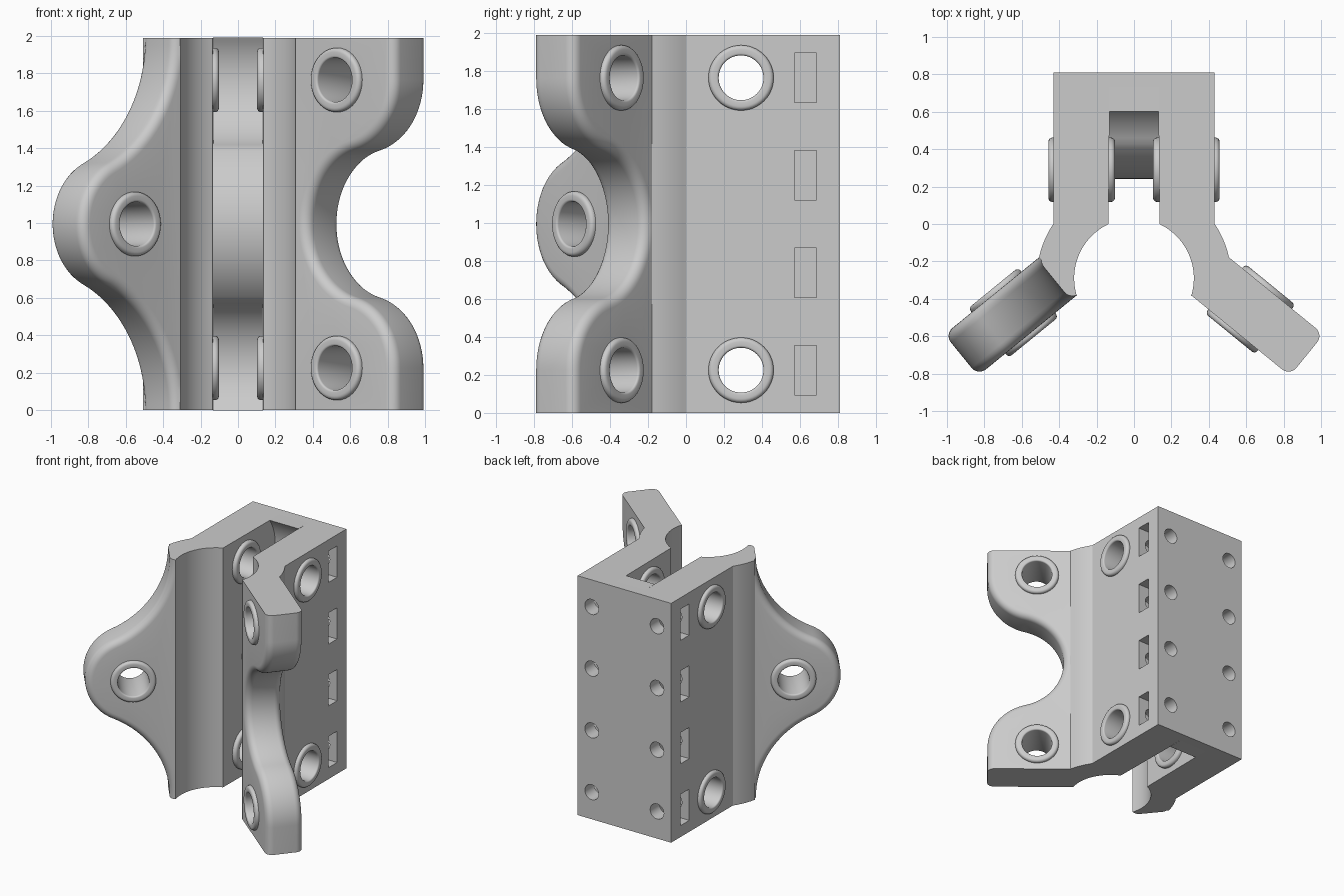
import bpy, bmesh
from math import sin, cos, pi, sqrt, atan2, radians
from mathutils import Matrix, Vector

if "Cube" in bpy.data.objects:
    bpy.data.objects.remove(bpy.data.objects["Cube"], do_unlink=True)

H = 1.99                      # full height
MID = H / 2
LUG_Z = 0.77                  # height of paired holes above and below MID
WALL, SLOT, BACK = 0.43, 0.13, 0.81
HOLE_Y = 0.29
CORNER = Vector((0.51, -0.18, 0))      # outer root of each wing
ANGLE = radians(39.2)
THICK, ROUND = 0.285, 0.055
BORE, RIM, PROUD = 0.118, 0.172, 0.028

grey = bpy.data.materials.new("plain_grey")
grey.use_nodes = True
COLOUR = (0.6, 0.6, 0.6, 1)
grey.diffuse_color = COLOUR
grey.node_tree.nodes["Principled BSDF"].inputs["Base Color"].default_value = COLOUR


def finish(name, bm, matrix=Matrix(), smooth=True):
    bm.transform(matrix)
    bmesh.ops.recalc_face_normals(bm, faces=bm.faces)
    mesh = bpy.data.meshes.new(name)
    bm.to_mesh(mesh)
    bm.free()
    mesh.materials.append(grey)
    ob = bpy.data.objects.new(name, mesh)
    bpy.context.collection.objects.link(ob)
    if smooth:
        soften(ob)
    return ob


def activate(ob):
    bpy.ops.object.select_all(action='DESELECT')
    ob.select_set(True)
    bpy.context.view_layer.objects.active = ob


def soften(ob):
    activate(ob)
    bpy.ops.object.shade_smooth_by_angle(angle=radians(30))


def loft(loops):
    """Closed skin through equal-length loops, capped at both ends."""
    bm = bmesh.new()
    rings = [[bm.verts.new(p) for p in loop] for loop in loops]
    n = len(rings[0])
    for a, b in zip(rings, rings[1:]):
        for i in range(n):
            j = (i + 1) % n
            bm.faces.new((a[i], a[j], b[j], b[i]))
    bm.faces.new(rings[0])
    bm.faces.new(rings[-1])
    return bm


def arc(cx, cy, r, a, b, n=16):
    return [(cx + r * cos(a + (b - a) * i / n), cy + r * sin(a + (b - a) * i / n))
            for i in range(n + 1)]


def cut(ob, build):
    """Subtract the shapes that build() adds to a cutter mesh."""
    bm = bmesh.new()
    build(bm)
    cutter = finish("cutter", bm, smooth=False)
    cutter.hide_render = True
    mod = ob.modifiers.new("cut", 'BOOLEAN')
    mod.object, mod.operation, mod.solver = cutter, 'DIFFERENCE', 'EXACT'
    activate(ob)
    bpy.ops.object.modifier_apply(modifier=mod.name)
    bpy.data.objects.remove(cutter, do_unlink=True)


def rod(bm, matrix, radius, length, sides=40):
    bmesh.ops.create_cone(bm, cap_ends=True, segments=sides, radius1=radius,
                          radius2=radius, depth=length, matrix=matrix)


def bushing(name, matrix, length):
    """Sleeve with rounded rims, turned about its local z."""
    h, c = length / 2 + PROUD, 0.022
    prof = (arc(RIM - c, h - c, c, 0, pi / 2, 5) + arc(BORE + 0.012, h - 0.012, 0.012, pi / 2, pi, 4))
    prof += [(r, -z) for r, z in reversed(prof)]
    bm = bmesh.new()
    steps = 48
    rings = [[bm.verts.new((r * cos(t), r * sin(t), z)) for r, z in prof]
             for t in (2 * pi * k / steps for k in range(steps))]
    for k in range(steps):
        a, b = rings[k], rings[(k + 1) % steps]
        for i in range(len(prof)):
            j = (i + 1) % len(prof)
            bm.faces.new((a[i], a[j], b[j], b[i]))
    finish(name, bm, matrix)


# Channel body: outer wall, curved arms and central slot
right = [(WALL, BACK)] + arc(0, -0.29, 0.52, atan2(0.29, WALL), atan2(0.11, 0.51), 8)
right += arc(0, -0.29, 0.32, atan2(-0.095, 0.31), atan2(0.275, SLOT), 20)
right += [(SLOT, 0.72)]
outline = right + [(-x, y) for x, y in reversed(right)]
body = finish("channel_body", loft([[(x, y, z) for x, y in outline] for z in (0, H)]), smooth=False)

TURN_X = Matrix.Rotation(pi / 2, 4, 'Y')
TURN_Y = Matrix.Rotation(pi / 2, 4, 'X')
rows = [MID + LUG_Z * k / 3 for k in (-3, -1, 1, 3)]


def pockets(bm):
    for z in rows:
        for s in (-1, 1):
            box = Matrix.Translation((s * 0.34, 0.63, z)) @ Matrix.Diagonal((0.24, 0.116, 0.26, 1))
            bmesh.ops.create_cube(bm, size=1, matrix=box)


def back_holes(bm):
    for z in rows:
        for s in (-1, 1):
            rod(bm, Matrix.Translation((s * 0.3, 0.69, z)) @ TURN_Y, 0.063, 0.4, 24)


def side_holes(bm):
    for z in (rows[0], rows[-1]):
        rod(bm, Matrix.Translation((0, HOLE_Y, z)) @ TURN_X, 0.145, 1.2)


for shapes in (pockets, back_holes, side_holes):
    cut(body, shapes)
soften(body)

# Web inside the slot: two hollow arcs around a central bulge
a0, a1 = atan2(H - MID - LUG_Z, 0.31), atan2(-0.365, 0.14)
upper = arc(HOLE_Y, MID + LUG_Z, 0.386, a0, a1, 20)
bulge_end = atan2(0.41, -0.347)
upper += arc(0.777, MID, 0.537, bulge_end, pi, 14)[1:]
web_side = [(0.73, H)] + upper + [(y, H - z) for y, z in reversed(upper[:-1])] + [(0.73, 0)]
finish("slot_web", loft([[(x, y, z) for y, z in web_side] for x in (-SLOT - 0.004, SLOT + 0.004)]))

for s, side in ((-1, "right"), (1, "left")):
    for z, level in ((rows[0], "lower"), (rows[-1], "upper")):
        place = Matrix.Translation((s * (WALL + SLOT) / 2, HOLE_Y, z)) @ TURN_X
        bushing(f"{side}_{level}_wall_bushing", place, WALL - SLOT)


def wing_edge(hole, radius, lobe_z, hollow_z, floor, inset):
    """Upper half outline from top to mid height, as (distance, height)."""
    a, d = floor - hole, abs(lobe_z - hollow_z)
    R = (a * a + d * d - radius ** 2) / (2 * (radius - a))
    cu = floor + R
    up = 1 if hollow_z > lobe_z else -1
    t = atan2(d, cu - hole)
    lobe = arc(hole, lobe_z, radius - inset, 0, up * t, 20)
    hollow = arc(cu, hollow_z, R + inset, -up * (pi - t), -up * pi, 20)
    pts = lobe + hollow
    if up > 0:
        pts.reverse()
    else:
        pts.insert(0, (hole + radius - inset, H))
    return [(max(u, -0.03), z) for u, z in pts]


def wing(name, sign, hole, radius, lobe_z, hollow_z, floor, hole_heights):
    # local frame: x along the wing, y through its thickness, z up
    frame = Matrix.Translation(CORNER) @ Matrix.Rotation(-ANGLE, 4, 'Z')
    frame = Matrix.Diagonal((sign, 1, 1, 1)) @ frame
    steps = [(ROUND * (1 - cos(t)), ROUND * (1 - sin(t))) for t in (pi / 12 * k for k in range(7))]
    layers = [(-w, i) for w, i in steps] + [(w - THICK, i) for w, i in reversed(steps)]
    loops = []
    for w, inset in layers:
        half = wing_edge(hole, radius, lobe_z, hollow_z, floor, inset)
        ring = [(-0.03, H)] + half + [(u, H - z) for u, z in reversed(half[:-1])] + [(-0.03, 0)]
        loops.append([(u, w, z) for u, z in ring])
    ob = finish(name, loft(loops), frame, smooth=False)
    centres = [frame @ Matrix.Translation((hole, -THICK / 2, z)) @ TURN_Y for z in hole_heights]
    cut(ob, lambda bm: [rod(bm, m, 0.145, 0.6) for m in centres])
    soften(ob)
    for k, m in enumerate(centres):
        bushing(f"{name}_bushing_{k + 1}", m, THICK)


# Single-lobed wing on one side, forked wing on the other
wing("single_wing", -1, 0.29, 0.36, MID, H, 0.01, [MID])
wing("forked_wing", 1, 0.26, 0.39, MID + LUG_Z, MID, 0.05, [rows[0], rows[-1]])
